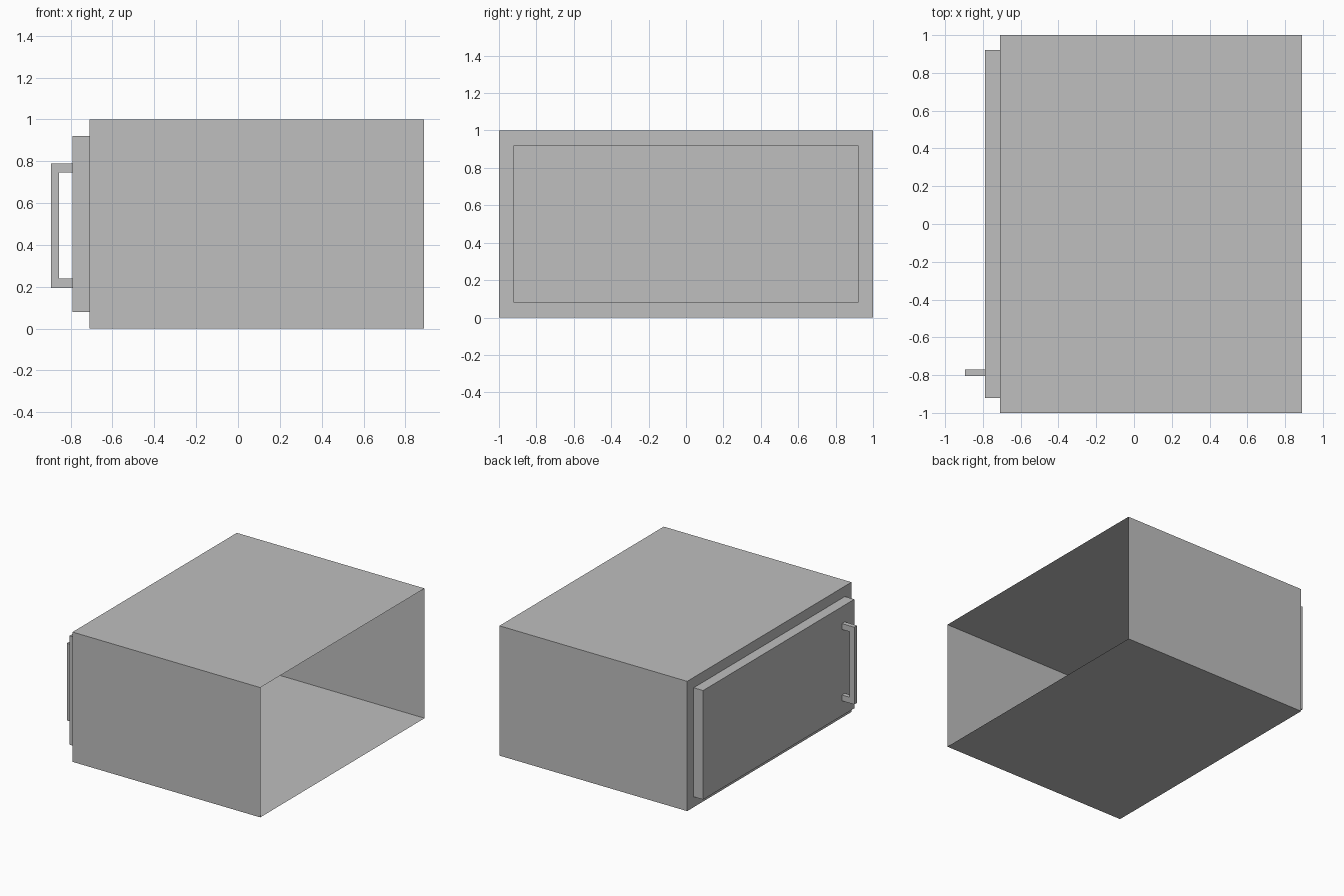
import bpy
import bmesh
from mathutils import Vector

cube = bpy.data.objects.get("Cube")
if cube:
    bpy.data.objects.remove(cube, do_unlink=True)

# One plain grey for every part
grey = bpy.data.materials.new("light grey")
grey.use_nodes = True
grey.diffuse_color = (0.52, 0.52, 0.52, 1)
grey.node_tree.nodes["Principled BSDF"].inputs["Base Color"].default_value = grey.diffuse_color


def add_box(bm, low, high):
    """Add an axis-aligned box between two corners."""
    low, high = Vector(low), Vector(high)
    verts = bmesh.ops.create_cube(bm, size=1)["verts"]
    for v in verts:
        v.co = (low + high) / 2 + v.co * (high - low)


def facing(bm, direction):
    return max(bm.faces, key=lambda f: f.normal.dot(Vector(direction)))


def make_object(name, bm):
    mesh = bpy.data.meshes.new(name)
    bm.to_mesh(mesh)
    bm.free()
    mesh.materials.append(grey)
    obj = bpy.data.objects.new(name, mesh)
    bpy.context.collection.objects.link(obj)
    return obj


# Thin-walled cabinet, open on its +x side, with the door panel raised on -x
bm = bmesh.new()
add_box(bm, (-0.71, -1, 0), (0.89, 1, 1))
bm.normal_update()
bmesh.ops.delete(bm, geom=[facing(bm, (1, 0, 0))], context="FACES_ONLY")
door = facing(bm, (-1, 0, 0))
bmesh.ops.inset_region(bm, faces=[door], thickness=0.08, use_even_offset=True)
raised = bmesh.ops.extrude_face_region(bm, geom=[door])["geom"]
bmesh.ops.translate(bm, vec=(-0.08, 0, 0),
                    verts=[v for v in raised if isinstance(v, bmesh.types.BMVert)])
if door.is_valid:
    bmesh.ops.delete(bm, geom=[door], context="FACES_ONLY")
bm.normal_update()
make_object("cabinet_with_door", bm)

# Bracket handle: a C-shaped profile extruded to its width
outline = [(-0.79, 0.195), (-0.895, 0.195), (-0.895, 0.79), (-0.79, 0.79),
           (-0.79, 0.745), (-0.855, 0.745), (-0.855, 0.24), (-0.79, 0.24)]
bm = bmesh.new()
profile = bm.faces.new([bm.verts.new((x, -0.805, z)) for x, z in outline])
side = bmesh.ops.extrude_face_region(bm, geom=[profile])["geom"]
bmesh.ops.translate(bm, vec=(0, 0.035, 0),
                    verts=[v for v in side if isinstance(v, bmesh.types.BMVert)])
bmesh.ops.recalc_face_normals(bm, faces=bm.faces)
make_object("door_handle", bm)
